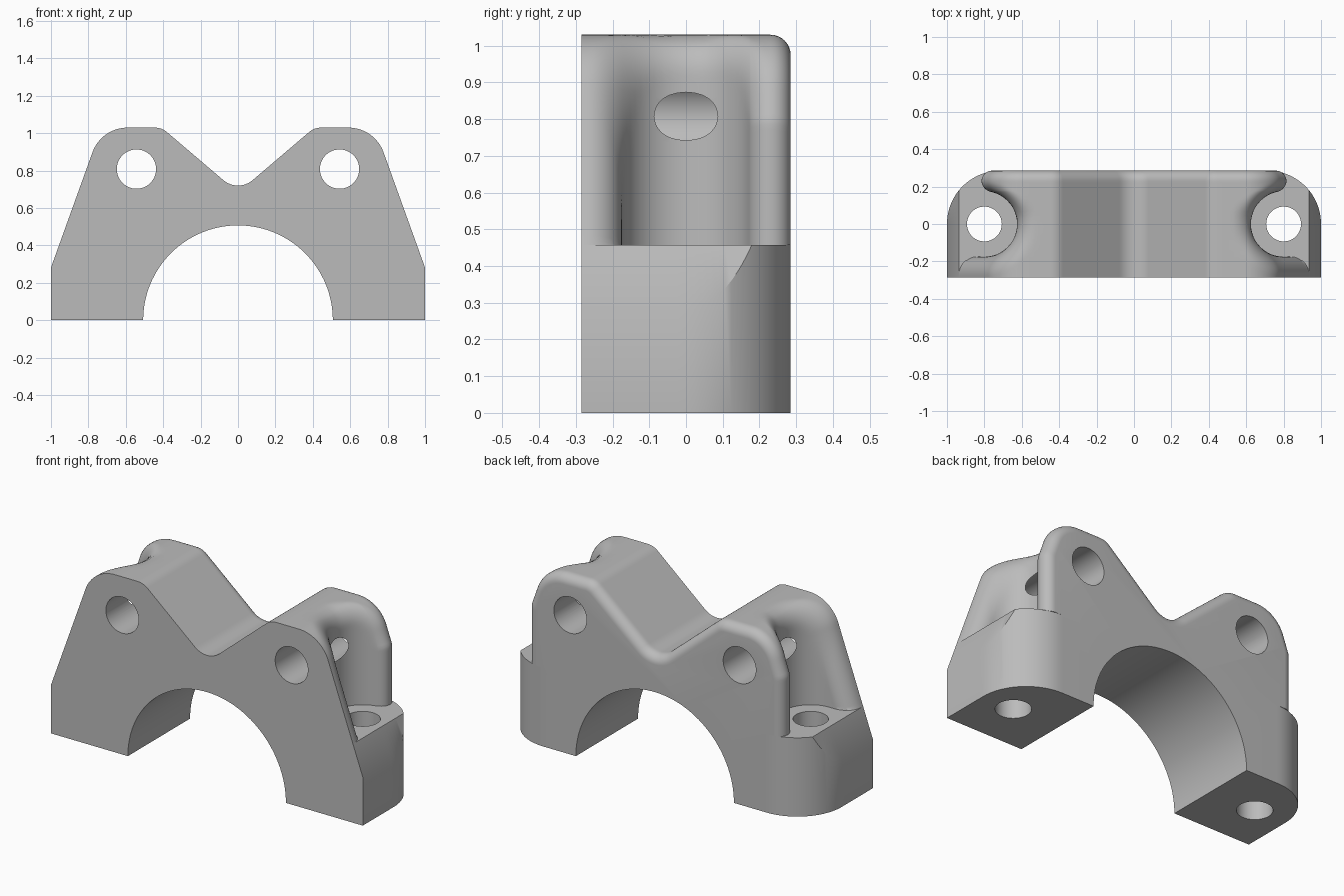
import bpy, bmesh, math
from math import sin, cos, sqrt, hypot, radians, pi

if "Cube" in bpy.data.objects:
    bpy.data.objects.remove(bpy.data.objects["Cube"])

HALF = 0.285        # half thickness in y
FLOOR = 0.457       # height of the bolt seats
BOLT_X, SEAT_R = 0.80, 0.175
BORE = 0.507
TAPER = radians(19.8)   # lean of the outer flanks

grey = bpy.data.materials.new("Plain grey")
grey.use_nodes = True
grey.diffuse_color = (0.5, 0.5, 0.5, 1)
grey.node_tree.nodes["Principled BSDF"].inputs["Base Color"].default_value = (0.5, 0.5, 0.5, 1)


def arc(cx, cz, r, start, end, n, flip=1):
    """Profile points with outward normals: (x, z, nx, nz)."""
    out = []
    for i in range(n + 1):
        t = radians(start + (end - start) * i / n)
        out.append((cx + r * cos(t), cz + r * sin(t), flip * cos(t), flip * sin(t)))
    return out


# Upper outline of one half: valley, ramp, crest, shoulder, flank
outline = arc(0, 0.84, 0.12, -90, -49.5, 6, -1)
outline += arc(0.445, 0.93, 0.10, 130.5, 90, 6)
outline += [(0.445 + 0.145 * i / 5, 1.03, 0, 1) for i in range(1, 5)]
outline += arc(0.59, 0.83, 0.20, 90, 19.8, 16)
x0, z0 = outline[-1][:2]
for i in range(1, 33):
    z = z0 + (FLOOR - z0) * i / 32
    outline.append((x0 + (z0 - z) * math.tan(TAPER), z, cos(TAPER), sin(TAPER)))
seat_edge = outline[-1][0]


def inside(x, y, depth):
    """Is a point in the upper body, with rounded pocket and back edges?"""
    a = min(depth, 0.815 - x) if y > 0 else depth
    b = (hypot(x - BOLT_X, y) if x < BOLT_X else abs(y)) - SEAT_R
    c = HALF - y
    if a < 0 or b < -1e-7:
        return False
    blend = min(max((y - 0.05) / 0.125, 0), 1)
    r, rc = 0.10 - 0.045 * blend, 0.055
    return (hypot(max(r - a, 0), max(r - b, 0)) <= r + 1e-6
            and hypot(max(rc - a, 0), max(rc - c, 0)) <= rc + 1e-6)


def skin_point(p, y):
    """Push an outline point inward until it meets the body."""
    x, z, nx, nz = p
    lo, hi = 0.0, 0.5
    if inside(x, y, 0):
        return x, z
    for _ in range(26):
        mid = (lo + hi) / 2
        if inside(x - mid * nx, y, mid):
            hi = mid
        else:
            lo = mid
    return x - hi * nx, max(z - hi * nz, FLOOR)


def section(y):
    """Closed cross-section of the whole bracket at one depth."""
    half = [skin_point(p, y) for p in outline]
    edge = 1.0 if y < 0 else 0.715 + sqrt(max(HALF ** 2 - y * y, 0))
    top = min(seat_edge, edge)
    slope_z = min(FLOOR, FLOOR - (edge - seat_edge) / math.tan(TAPER))
    half += [(top, FLOOR), (edge, slope_z), (edge, 0)]
    half += [(BORE * cos(t), BORE * sin(t)) for t in (pi / 2 * i / 32 for i in range(33))]
    half[0], half[-1] = (0, half[0][1]), (0, BORE)
    return half + [(-x, z) for x, z in half[-2:0:-1]]


# Depth stations, closer together where the surface turns
ys = [-SEAT_R - (HALF - SEAT_R) * (i / 12) ** 2 for i in range(12, 0, -1)]
ys += [SEAT_R * sin(pi / 2 * i / 12) for i in range(-12, 13)]
ys += [SEAT_R + (HALF - SEAT_R) * (1 - cos(pi * i / 16)) / 2 for i in range(1, 17)]

# Main body lofted through the sections
bm = bmesh.new()
rings = [[bm.verts.new((x, y, z)) for x, z in section(y)] for y in ys]
n = len(rings[0])
for r0, r1 in zip(rings, rings[1:]):
    for i in range(n):
        j = (i + 1) % n
        bm.faces.new((r0[i], r0[j], r1[j], r1[i]))
bm.faces.new(rings[0])
bm.faces.new(rings[-1][::-1])
bmesh.ops.remove_doubles(bm, verts=bm.verts, dist=1e-5)
bmesh.ops.dissolve_degenerate(bm, edges=bm.edges, dist=1e-5)
bmesh.ops.recalc_face_normals(bm, faces=bm.faces)
mesh = bpy.data.meshes.new("bracket_body")
bm.to_mesh(mesh)
bm.free()
body = bpy.data.objects.new("bracket_body", mesh)
bpy.context.collection.objects.link(body)
mesh.materials.append(grey)


def drill(name, location, radius, depth, rotation=(0, 0, 0)):
    bpy.ops.mesh.primitive_cylinder_add(vertices=64, radius=radius, depth=depth,
                                        location=location, rotation=rotation)
    cutter = bpy.context.object
    cutter.name = name
    cutter.hide_render = True
    cutter.data.materials.append(grey)
    mod = body.modifiers.new(name, 'BOOLEAN')
    mod.operation, mod.solver, mod.object = 'DIFFERENCE', 'EXACT', cutter
    return cutter


# Cross holes through the lugs and bolt holes through the feet
cutters = []
for side, s in (("left", 1), ("right", -1)):
    cutters.append(drill(side + "_cross_hole", (s * 0.543, 0, 0.808), 0.105, 1, (pi / 2, 0, 0)))
    cutters.append(drill(side + "_bolt_hole", (s * BOLT_X, 0, 0.2), 0.093, 0.7))

bpy.ops.object.select_all(action='DESELECT')
body.select_set(True)
bpy.context.view_layer.objects.active = body
for mod in list(body.modifiers):
    bpy.ops.object.modifier_apply(modifier=mod.name)
for cutter in cutters:
    bpy.data.objects.remove(cutter)
bpy.ops.object.shade_smooth_by_angle(angle=radians(30))
